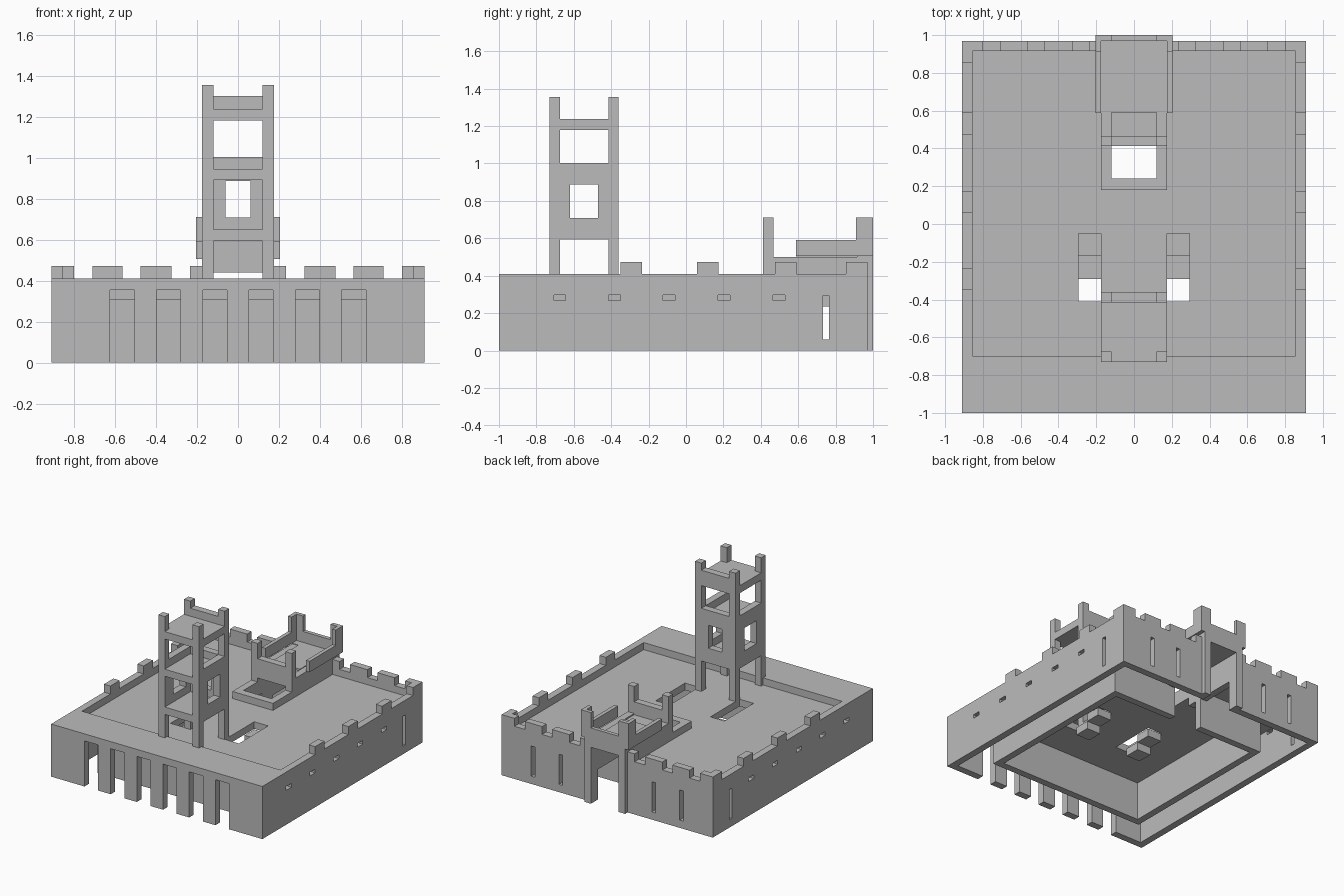
import bpy, bmesh

if "Cube" in bpy.data.objects:
    bpy.data.objects.remove(bpy.data.objects["Cube"], do_unlink=True)

stone = bpy.data.materials.new("stone_grey")
stone.use_nodes = True
GREY = (0.5, 0.5, 0.5, 1)
stone.diffuse_color = GREY
stone.node_tree.nodes["Principled BSDF"].inputs["Base Color"].default_value = GREY


def block(name, x, y, z):
    """Box from three (low, high) ranges."""
    bm = bmesh.new()
    bmesh.ops.create_cube(bm, size=1)
    for v in bm.verts:
        v.co = [r[0] if c < 0 else r[1] for c, r in zip(v.co, (x, y, z))]
    mesh = bpy.data.meshes.new(name)
    bm.to_mesh(mesh)
    bm.free()
    mesh.materials.append(stone)
    obj = bpy.data.objects.new(name, mesh)
    bpy.context.scene.collection.objects.link(obj)
    return obj


def pair(name, x, y, z):
    """Box and its mirror image across x = 0."""
    block("left_" + name, x, y, z)
    block("right_" + name, (-x[1], -x[0]), y, z)


def carve(obj, cuts):
    """Subtract box-shaped cuts and keep the finished mesh."""
    cutters = []
    for cut in cuts:
        cutter = block("cutter", *cut)
        cutter.hide_render = True
        mod = obj.modifiers.new("cut", "BOOLEAN")
        mod.operation, mod.solver, mod.object = "DIFFERENCE", "EXACT", cutter
        cutters.append(cutter)
    graph = bpy.context.evaluated_depsgraph_get()
    graph.update()
    result = bpy.data.meshes.new_from_object(obj.evaluated_get(graph))
    obj.modifiers.clear()
    obj.data = result
    for cutter in cutters:
        bpy.data.objects.remove(cutter, do_unlink=True)


def both(x):
    return (-x, x)


W, T = 0.91, 0.055          # half width and wall thickness
IN = W - T
TOP, ROOF, CEIL, MERLON = 0.41, 0.355, 0.30, 0.472
OUT = (-0.1, CEIL)

# Main shell: sunken roof, hollow underside, porch
cuts = [
    (both(IN), (-0.70, 0.915), (ROOF, 0.6)),
    (both(IN), (-0.73, 0.915), OUT),
    (both(IN), (-0.945, -0.72), (-0.1, ROOF)),
    (both(0.12), (0.24, 1.1), (-0.1, 0.6)),
]
# Six porch doorways
for i in range(6):
    c = -0.564 + i * 0.2256
    cuts.append(((c - 0.059, c + 0.059), (-1.1, -0.93), (-0.1, ROOF)))
# Small side windows and tall slits
for y in (-0.675, -0.382, -0.09, 0.203, 0.497):
    for s in (-1, 1):
        cuts.append((sorted((s * 0.84, s * 1.0)), (y - 0.032, y + 0.032), (0.268, 0.297)))
for s in (-1, 1):
    cuts.append((sorted((s * 0.84, s * 1.0)), (0.733, 0.765), (0.06, 0.295)))
    for x in (0.40, 0.64):
        cuts.append(((s * x - 0.016, s * x + 0.016), (0.9, 1.0), (0.06, 0.295)))
    # Stairwells beside the tower
    cuts.append((sorted((s * 0.175, s * 0.295)), (-0.41, -0.05), (0.2, 0.6)))
carve(block("main_walls", both(W), (-1, 0.97), (0, TOP)), cuts)

# Inner ring of walls below the roof
carve(block("inner_walls", both(0.68), (-0.76, 0.60), (0, CEIL + 0.01)), [
    (both(0.68 - T), (-0.76 + T, 0.60 - T), (-0.1, 0.6)),
    (both(0.12), (0.5, 0.7), (-0.1, 0.6)),
])

# Stairs
pair("upper_step", (0.175, 0.295), (-0.17, -0.05), (0.235, 0.295))
pair("lower_step", (0.175, 0.295), (-0.29, -0.17), (0.175, 0.235))

# Battlements
for y0, y1 in ((-0.35, -0.235), (0.06, 0.175), (0.475, 0.59), (0.855, 0.97)):
    pair("side_merlon", (IN, W), (y0, y1), (TOP, MERLON))
for x0, x1 in ((0.175, 0.235), (0.325, 0.475), (0.562, 0.71), (0.80, IN)):
    pair("back_merlon", (x0, x1), (0.915, 0.97), (TOP, MERLON))

# Watch tower: three open storeys
FRONT, BACK, H, P = -0.73, -0.36, 0.175, 0.12
mid = (FRONT + T, BACK - T)
cuts = []
for z0, z1 in ((0.2, 0.593), (0.65, 0.89), (0.945, 1.18)):
    cuts.append((both(P), (FRONT - 0.1, mid[1]), (z0, z1)))
for z0, z1, px, py in ((0.2, 0.593, P, mid), (0.708, 0.887, 0.06, (-0.62, -0.47)),
                       (1.003, 1.18, P, mid)):
    cuts.append((both(px), (mid[1] - 0.05, BACK + 0.1), (z0, z1)))
    cuts.append((both(0.3), py, (z0, z1)))
carve(block("watch_tower", both(H), (FRONT, BACK), (ROOF, 1.238)), cuts)
for y0, y1 in ((FRONT, mid[0]), (mid[1], BACK)):
    pair("tower_post", (P, H), (y0, y1), (1.238, 1.355))
block("tower_back_rail", both(P), (mid[1], BACK), (1.238, 1.30))

# Platform around the shaft
carve(block("shaft_platform", both(H), (0.18, 0.47), (ROOF, TOP)),
      [(both(P), (0.24, 0.6), (0.2, 0.6))])

# Gatehouse: front wall, passage, deck
pair("gate_front_post", (P, H), (0.412, 0.467), (CEIL, 0.71))
block("gate_front_rail", both(P), (0.412, 0.467), (0.44, 0.59))
pair("gate_passage_wall", (P, H), (0.467, 0.915), (0.235, 0.50))
block("gate_bridge", both(P), (0.467, 0.59), (0.44, 0.49))
pair("gate_pillar", (P, H), (0.915, 1.0), (0, 0.505))
block("gate_deck", both(P), (0.59, 1.0), (0.44, 0.505))
pair("deck_side_rail", (H, 0.205), (0.587, 0.91), (0.505, 0.59))
block("deck_back_rail", both(P), (0.97, 1.0), (0.505, 0.59))
pair("deck_corner_side", (H, 0.205), (0.91, 1.0), (0.505, 0.71))
pair("deck_corner_back", (P, H), (0.97, 1.0), (0.505, 0.71))
